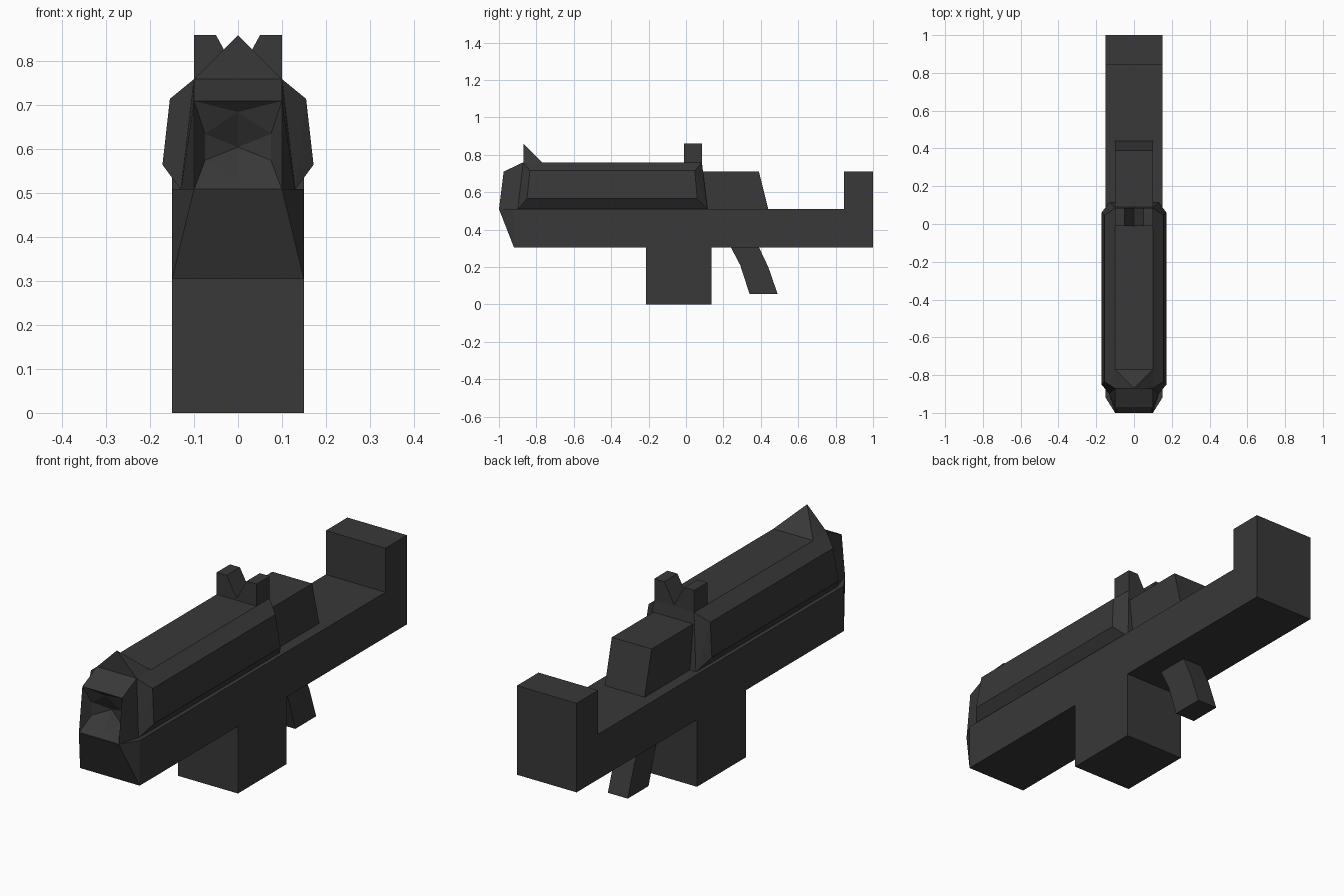
import bpy
import bmesh

if "Cube" in bpy.data.objects:
    bpy.data.objects.remove(bpy.data.objects["Cube"], do_unlink=True)

COLOUR = (0.04, 0.04, 0.04, 1)
metal = bpy.data.materials.new("dark_gunmetal")
metal.use_nodes = True
metal.diffuse_color = COLOUR
bsdf = metal.node_tree.nodes["Principled BSDF"]
bsdf.inputs["Base Color"].default_value = COLOUR
bsdf.inputs["Roughness"].default_value = 0.8


def finish(name, bm):
    bmesh.ops.recalc_face_normals(bm, faces=bm.faces)
    mesh = bpy.data.meshes.new(name)
    bm.to_mesh(mesh)
    bm.free()
    mesh.materials.append(metal)
    obj = bpy.data.objects.new(name, mesh)
    bpy.context.scene.collection.objects.link(obj)
    return obj


def prism(name, profile, place, depth):
    """Extrude a flat profile; place puts its points in space."""
    bm = bmesh.new()
    face = bm.faces.new([bm.verts.new(place(*p)) for p in profile])
    out = bmesh.ops.extrude_face_region(bm, geom=[face])
    moved = [v for v in out["geom"] if isinstance(v, bmesh.types.BMVert)]
    bmesh.ops.translate(bm, vec=depth, verts=moved)
    return finish(name, bm)


def side_prism(name, profile, half):
    return prism(name, profile, lambda y, z: (-half, y, z), (2 * half, 0, 0))


def mirrored_hull(name, points):
    """Convex solid around points given for one side only."""
    bm = bmesh.new()
    for x, y, z in points:
        for side in ((-1, 1) if x else (1,)):
            bm.verts.new((side * x, y, z))
    bmesh.ops.convex_hull(bm, input=bm.verts)
    bmesh.ops.dissolve_limit(bm, angle_limit=0.01, verts=bm.verts, edges=bm.edges)
    return finish(name, bm)


# Lower body with stock and magazine in one outline
side_prism("body_stock_and_magazine", [
    (-0.92, 0.305), (-0.215, 0.305), (-0.215, 0), (0.135, 0), (0.135, 0.305),
    (1, 0.305), (1, 0.71), (0.845, 0.71), (0.845, 0.51), (-0.92, 0.51)], 0.15)

# Tapered front of the lower body
mirrored_hull("front_taper", [
    (0.15, -0.92, 0.305), (0.15, -0.92, 0.51), (0.1, -1, 0.51)])

# Bent grip
side_prism("grip", [
    (0.24, 0.305), (0.39, 0.305), (0.44, 0.2), (0.49, 0.055),
    (0.34, 0.055), (0.29, 0.21)], 0.05)

# Receiver block behind the handguard
side_prism("receiver_block", [
    (0.05, 0.51), (0.44, 0.51), (0.39, 0.71), (0.05, 0.71)], 0.1)

# Handguard with bulged side panels
mirrored_hull("handguard", [
    (0.1, -0.87, 0.76), (0.1, 0.085, 0.76),
    (0.155, -0.835, 0.715), (0.155, 0.047, 0.715),
    (0.172, -0.85, 0.565), (0.172, 0.06, 0.565),
    (0.13, -0.9, 0.508), (0.13, 0.115, 0.508)])

# Front sight spike
mirrored_hull("front_sight", [
    (0.1, -0.87, 0.76), (0.1, -0.77, 0.76), (0, -0.87, 0.86)])

# Notched rear sight
prism("rear_sight", [
    (-0.1, 0.74), (0.1, 0.74), (0.1, 0.86), (0.05, 0.86),
    (0, 0.768), (-0.05, 0.86), (-0.1, 0.86)],
    lambda x, z: (x, -0.01, z), (0, 0.095, 0))

# Muzzle block with a sunken six-sided bore
bm = bmesh.new()
half_points = {
    "top": (0.1, -0.975, 0.71), "low": (0.1, -1, 0.508),
    "back_top": (0.1, -0.87, 0.76), "back_low": (0.13, -0.9, 0.508),
    "bore_up": (0.075, -0.945, 0.635), "bore_down": (0.075, -0.945, 0.575)}
centre_points = {
    "rim": (0, -0.95, 0.685), "sill": (0, -0.97, 0.53),
    "lip": (0, -1, 0.508), "bore": (0, -0.905, 0.605)}
centre = {k: bm.verts.new(p) for k, p in centre_points.items()}
sides = []
for s in (1, -1):
    v = {k: bm.verts.new((s * x, y, z)) for k, (x, y, z) in half_points.items()}
    sides.append(v)
    v = {**v, **centre}
    for names in ("top low back_low back_top", "top rim bore_up",
                  "top bore_up bore_down low", "low bore_down sill lip",
                  "bore rim bore_up", "bore bore_up bore_down",
                  "bore bore_down sill"):
        bm.faces.new([v[n] for n in names.split()])
a, b = sides
bm.faces.new([a["top"], b["top"], b["back_top"], a["back_top"]])
bm.faces.new([a["top"], b["top"], centre["rim"]])
bm.faces.new([a["back_top"], b["back_top"], b["back_low"], a["back_low"]])
bm.faces.new([a["low"], centre["lip"], b["low"], b["back_low"], a["back_low"]])
finish("muzzle", bm)
